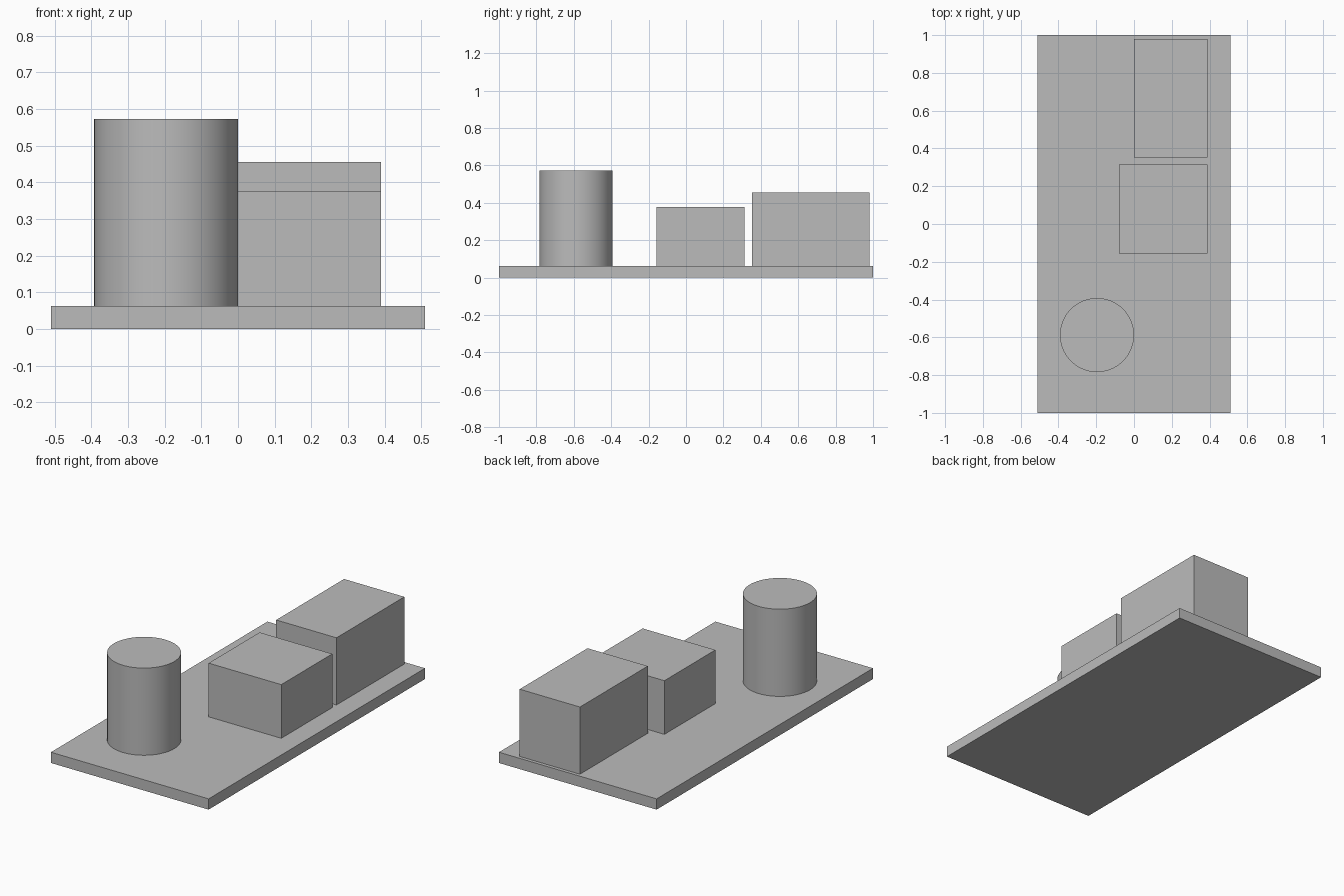
import bpy
import math

if "Cube" in bpy.data.objects:
    bpy.data.objects.remove(bpy.data.objects["Cube"])

grey = bpy.data.materials.new("plain_grey")
grey.use_nodes = True
COLOUR = (0.5, 0.5, 0.5, 1)
grey.diffuse_color = COLOUR
grey.node_tree.nodes["Principled BSDF"].inputs["Base Color"].default_value = COLOUR

BASE_TOP = 0.063


def box(name, x, y, z):
    """Box spanning the given (low, high) ranges."""
    spans = (x, y, z)
    bpy.ops.mesh.primitive_cube_add(size=1, location=[(a + b) / 2 for a, b in spans])
    obj = bpy.context.object
    obj.name = name
    obj.scale = [b - a for a, b in spans]
    bpy.ops.object.transform_apply(location=False, rotation=False, scale=True)
    obj.data.materials.append(grey)


# Base plate and the two blocks standing on it
box("base_plate", (-0.51, 0.51), (-1, 1), (0, BASE_TOP))
box("middle_block", (-0.08, 0.39), (-0.157, 0.314), (BASE_TOP, 0.377))
box("back_block", (0, 0.39), (0.353, 0.98), (BASE_TOP, 0.456))

# Round tower at the front
height = 0.573 - BASE_TOP
bpy.ops.mesh.primitive_cylinder_add(
    vertices=64, radius=0.196, depth=height,
    location=(-0.196, -0.588, BASE_TOP + height / 2))
tower = bpy.context.object
tower.name = "round_tower"
tower.data.materials.append(grey)
bpy.ops.object.shade_smooth_by_angle(angle=math.radians(30))
